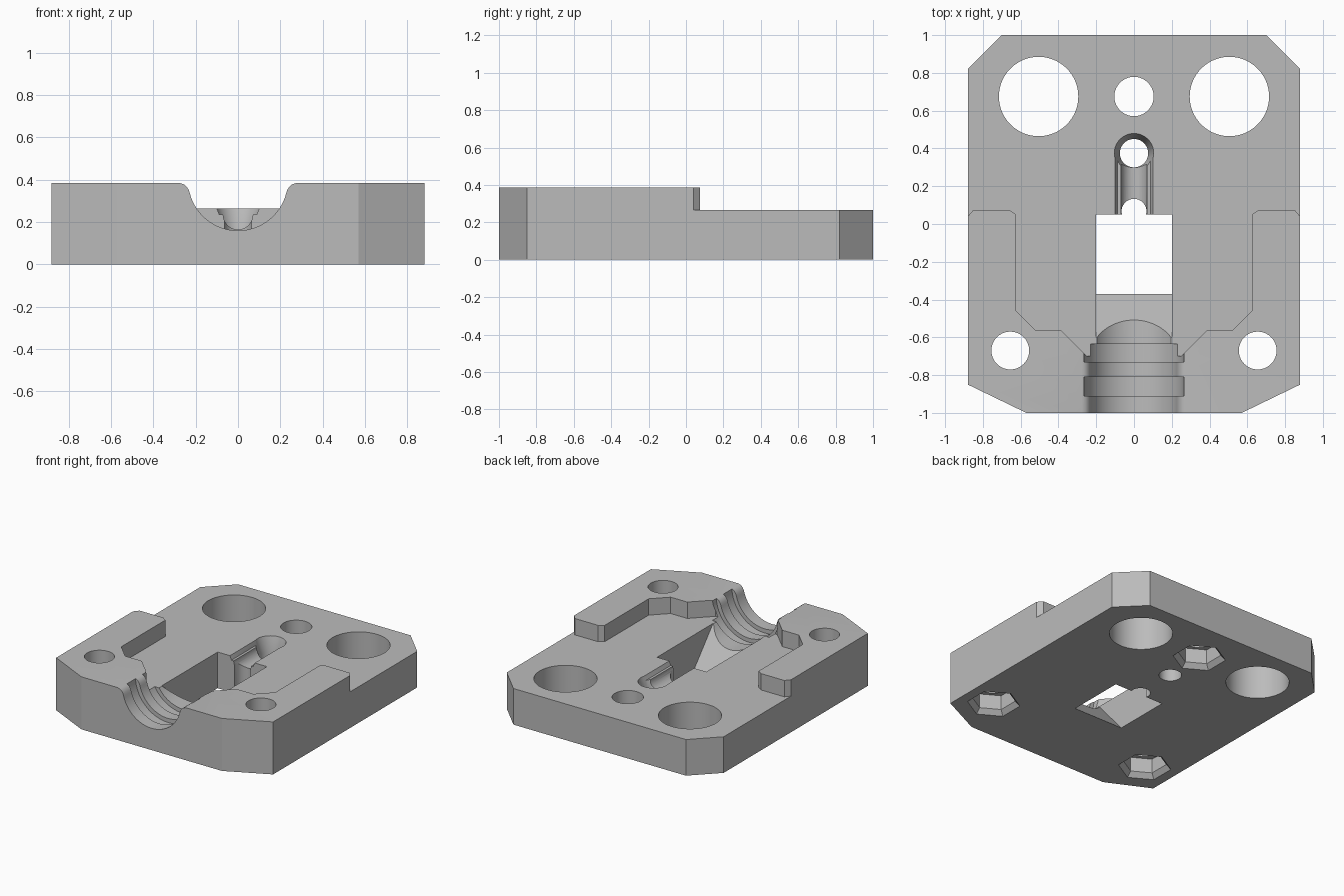
import bpy, bmesh, math
from mathutils import Matrix

if "Cube" in bpy.data.objects:
    bpy.data.objects.remove(bpy.data.objects["Cube"])

grey = bpy.data.materials.new("plain grey")
grey.diffuse_color = (0.5, 0.5, 0.5, 1)
grey.use_nodes = True
grey.node_tree.nodes["Principled BSDF"].inputs["Base Color"].default_value = grey.diffuse_color

TOP, STEP = 0.385, 0.265      # raised height and main plate height
AXIS_Z = 0.395                # centre of the round groove


def loft(name, rings):
    """Closed solid through rings with equal point counts."""
    bm = bmesh.new()
    loops = [[bm.verts.new(p) for p in ring] for ring in rings]
    n = len(loops[0])
    for a, b in zip(loops, loops[1:]):
        for i in range(n):
            bm.faces.new((a[i], a[(i + 1) % n], b[(i + 1) % n], b[i]))
    bm.faces.new(loops[0])
    bm.faces.new(loops[-1])
    bmesh.ops.recalc_face_normals(bm, faces=bm.faces)
    mesh = bpy.data.meshes.new(name)
    bm.to_mesh(mesh)
    bm.free()
    ob = bpy.data.objects.new(name, mesh)
    bpy.context.collection.objects.link(ob)
    mesh.materials.append(grey)
    return ob


def prism_z(name, pts, z0, z1):
    return loft(name, [[(x, y, z) for x, y in pts] for z in (z0, z1)])


def prism_y(name, pts, y0, y1):
    return loft(name, [[(x, y, z) for x, z in pts] for y in (y0, y1)])


def mirrored(half):
    """Complete a right-hand outline with its left-hand copy."""
    return half + [(-x, y) for x, y in reversed(half)]


def circle(cx, cy, r, n=64, start=0.0):
    return [(cx + r * math.cos(start + 2 * math.pi * i / n),
             cy + r * math.sin(start + 2 * math.pi * i / n)) for i in range(n)]


def cut(body, cutter):
    cutter.hide_render = True
    mod = body.modifiers.new("cut", 'BOOLEAN')
    mod.operation = 'DIFFERENCE'
    mod.solver = 'EXACT'
    mod.object = cutter
    bpy.context.view_layer.objects.active = body
    bpy.ops.object.modifier_apply(modifier=mod.name)
    bpy.data.objects.remove(cutter)


# Plate with cropped corners
plate = prism_z("clamp_plate", mirrored(
    [(0.57, -1), (0.88, -0.85), (0.88, 0.82), (0.70, 1)]), 0, TOP)

# Lowered area that leaves the two raised arms
cut(plate, prism_z("step_cutter", mirrored(
    [(0.25, -0.70), (0.385, -0.565), (0.52, -0.565), (0.625, -0.46),
     (0.625, 0.05), (0.66, 0.075), (0.85, 0.075), (0.95, -0.042),
     (1.1, -0.042), (1.1, 1.1)]), STEP, 0.6))

# Round groove with rolled lips, open to the front
R = 0.235
a0 = math.asin((AXIS_Z - 0.335) / R)
half = [(R * math.sin(t), AXIS_Z - R * math.cos(t))
        for t in [(math.pi / 2 - a0) * (i + 0.5) / 20.5 for i in range(21)]]
half += [(0.233, 0.352), (0.243, 0.368), (0.257, 0.379), (0.28, 0.386), (0.28, 0.5)]
cut(plate, prism_y("groove_cutter", mirrored(half), -1.1, -0.42))

# Wider ring slots in the groove
for y0, y1 in ((-0.91, -0.81), (-0.73, -0.635)):
    cut(plate, prism_y("ring_cutter", circle(0, AXIS_Z, 0.265, 80), y0, y1))

# Window with a sloping front wall
side = [(0.05, -0.1), (0.05, 0.3), (-0.63, 0.3), (-0.283, -0.1)]
cut(plate, loft("window_cutter", [[(x, y, z) for y, z in side] for x in (-0.2, 0.2)]))

# Round-bottomed channel with flared top, behind the window
half = [(0.07 * math.sin(t), 0.235 - 0.07 * math.cos(t))
        for t in [math.pi / 2 * (i + 0.5) / 10.5 for i in range(11)]]
half += [(0.088, 0.235), (0.104, 0.275)]
cut(plate, prism_y("channel_cutter", mirrored(half), 0.0, 0.375))

# Tapered pocket at the channel's end, and its two through holes
cut(plate, loft("pocket_cutter", [[(x, y, z) for x, y in circle(0, 0.375, r)]
                                  for r, z in ((0.075, 0.16), (0.107, 0.275))]))
for y, r in ((0.375, 0.075), (0.067, 0.066)):
    cut(plate, prism_z("channel_hole_cutter", circle(0, y, r), -0.1, 0.6))

# Large holes
for s in (-1, 1):
    cut(plate, prism_z("large_hole_cutter", circle(s * 0.505, 0.675, 0.21, 96), -0.1, 0.6))

# Screw holes with chamfered hexagonal nut pockets underneath
for x, y, r in ((0, 0.675, 0.104), (-0.655, -0.67, 0.1), (0.655, -0.67, 0.1)):
    cut(plate, prism_z("screw_hole_cutter", circle(x, y, r), -0.1, 0.6))
    rings = ((0.195, -0.02), (0.145, 0.035), (0.145, 0.14))
    cut(plate, loft("nut_pocket_cutter", [
        [(px, py, z) for px, py in circle(x, y, rad, 6, math.pi / 6)] for rad, z in rings]))

# Smooth the round walls, keep the machined edges sharp
bpy.ops.object.select_all(action='DESELECT')
plate.select_set(True)
bpy.context.view_layer.objects.active = plate
bpy.ops.object.shade_smooth_by_angle(angle=math.radians(25))
